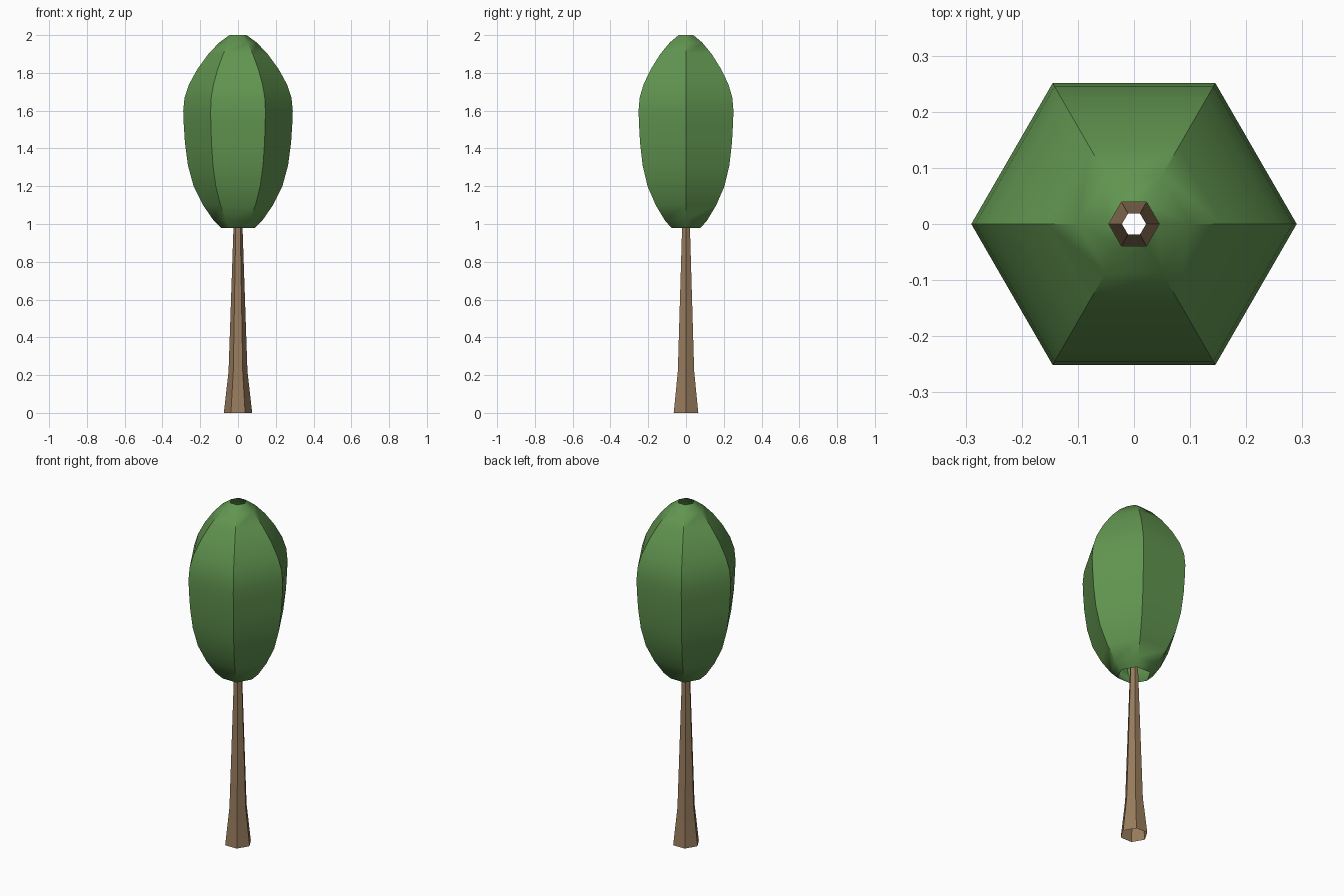
import bpy
import bmesh
from math import cos, sin, pi

cube = bpy.data.objects.get("Cube")
if cube:
    bpy.data.objects.remove(cube, do_unlink=True)

SIDES = 6


def material(name, rgb):
    mat = bpy.data.materials.new(name)
    mat.use_nodes = True
    colour = (*rgb, 1.0)
    mat.diffuse_color = colour
    mat.node_tree.nodes["Principled BSDF"].inputs["Base Color"].default_value = colour
    return mat


def hex_tube(name, profile, mat):
    """Open six-sided tube through (radius, height) rings, listed bottom to top."""
    bm = bmesh.new()
    rings = [[bm.verts.new((r * cos(2 * pi * i / SIDES), r * sin(2 * pi * i / SIDES), z))
              for i in range(SIDES)] for r, z in profile]
    for low, high in zip(rings, rings[1:]):
        for i in range(SIDES):
            j = (i + 1) % SIDES
            bm.faces.new((low[i], low[j], high[j], high[i]))
    mesh = bpy.data.meshes.new(name)
    bm.to_mesh(mesh)
    bm.free()
    mesh.materials.append(mat)
    obj = bpy.data.objects.new(name, mesh)
    bpy.context.collection.objects.link(obj)
    # Smooth up the height, crisp along the six corners
    bpy.ops.object.select_all(action="DESELECT")
    obj.select_set(True)
    bpy.context.view_layer.objects.active = obj
    bpy.ops.object.shade_smooth_by_angle(angle=pi / 4)
    return obj


bark = material("bark_brown", (0.31, 0.20, 0.11))
leaf = material("leaf_green", (0.12, 0.30, 0.08))

# Trunk: flared foot, slender taper, open at both ends
hex_tube("trunk", [(0.075, 0), (0.05, 0.22), (0.024, 0.98), (0.0215, 1.06)], bark)

# Foliage: hollow pod, open at crown and underside
hex_tube("foliage", [
    (0.09, 0.98), (0.13, 1.02), (0.185, 1.1), (0.235, 1.2), (0.265, 1.31),
    (0.281, 1.43), (0.288, 1.54), (0.29, 1.6), (0.283, 1.67), (0.259, 1.74),
    (0.215, 1.82), (0.157, 1.9), (0.1, 1.96), (0.045, 2.0),
], leaf)
